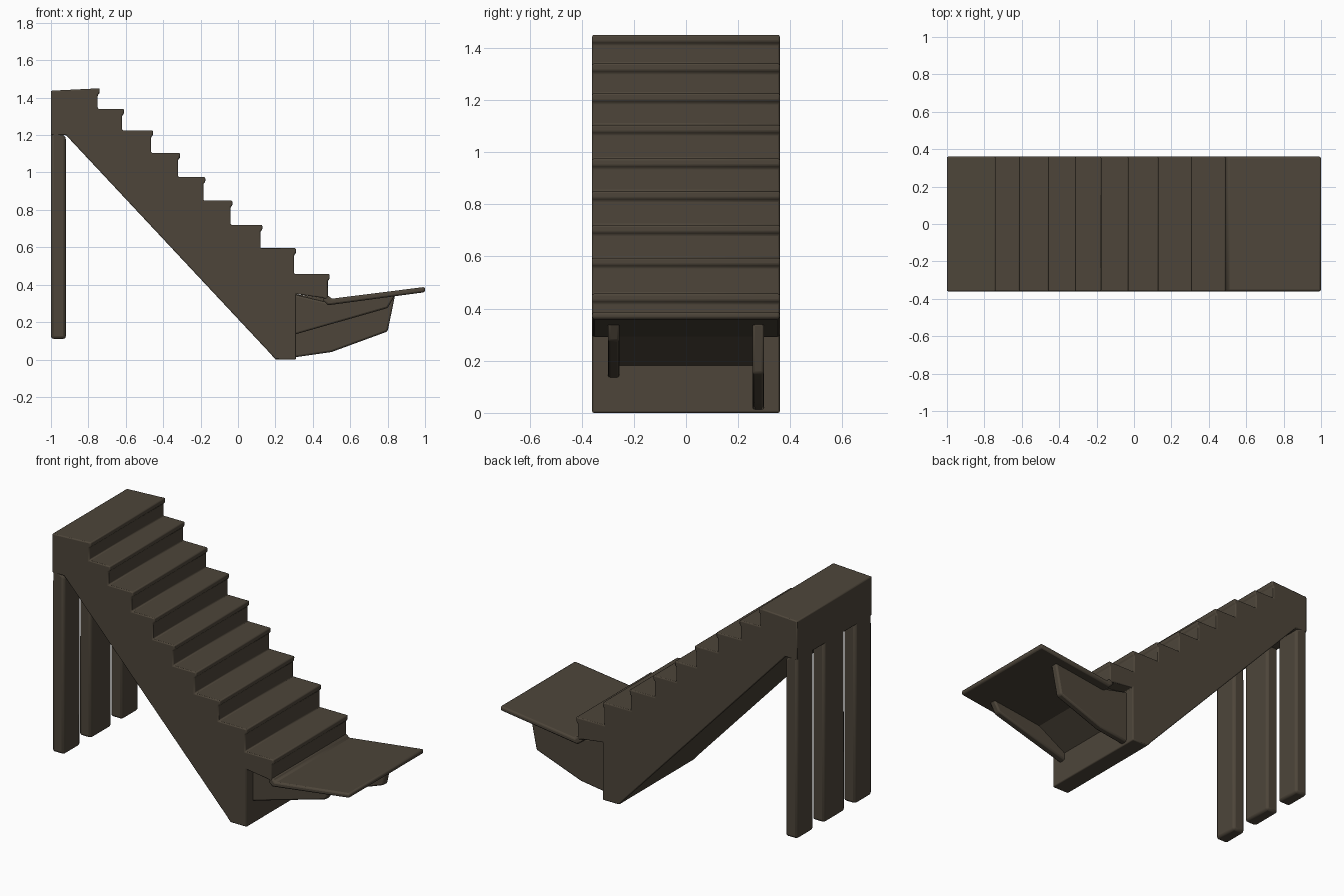
import bpy, bmesh, math

cube = bpy.data.objects.get("Cube")
if cube:
    bpy.data.objects.remove(cube, do_unlink=True)

colour = (0.075, 0.060, 0.042, 1)
wood = bpy.data.materials.new("dark brown wood")
wood.use_nodes = True
wood.diffuse_color = colour
bsdf = wood.node_tree.nodes["Principled BSDF"]
bsdf.inputs["Base Color"].default_value = colour
bsdf.inputs["Roughness"].default_value = 0.8


def slab(name, profile, y0, y1, round_by=0.01):
    """Extrude an (x, z) profile along y and soften its edges."""
    bm = bmesh.new()
    face = bm.faces.new([bm.verts.new((x, y0, z)) for x, z in profile])
    ext = bmesh.ops.extrude_face_region(bm, geom=[face])
    verts = [g for g in ext["geom"] if isinstance(g, bmesh.types.BMVert)]
    bmesh.ops.translate(bm, verts=verts, vec=(0, y1 - y0, 0))
    bmesh.ops.recalc_face_normals(bm, faces=bm.faces[:])
    mesh = bpy.data.meshes.new(name)
    bm.to_mesh(mesh)
    bm.free()
    mesh.materials.append(wood)
    obj = bpy.data.objects.new(name, mesh)
    bpy.context.collection.objects.link(obj)
    bevel = obj.modifiers.new("soft edges", "BEVEL")
    bevel.width = round_by
    bevel.segments = 2
    bevel.limit_method = "ANGLE"
    bevel.angle_limit = math.radians(25)
    bpy.ops.object.select_all(action="DESELECT")
    obj.select_set(True)
    bpy.context.view_layer.objects.active = obj
    bpy.ops.object.shade_smooth_by_angle(angle=math.radians(40))
    return obj


HALF = 0.36

# Flight of steps: each tread overhangs its riser a little
noses = [-0.74, -0.61, -0.455, -0.31, -0.175, -0.03, 0.13, 0.31, 0.49]
treads = [1.45, 1.34, 1.225, 1.105, 0.975, 0.85, 0.72, 0.595, 0.457]
profile = [(-1, 1.2), (-1, 1.437)]
for i, (x, z) in enumerate(zip(noses[:-1], treads[:-1])):
    profile += [(x, z), (x, z - 0.027), (x - 0.01, z - 0.035),
                (x - 0.01, treads[i + 1])]
profile += [(0.49, 0.457), (0.49, 0.43), (0.48, 0.422), (0.48, 0.32),
            (0.45, 0.33), (0.31, 0.35), (0.31, 0.0), (0.2, 0.0),
            (0.17, 0.035), (-0.92, 1.2)]
slab("stair_flight", profile, -HALF, HALF, 0.008)

# Three posts under the top landing
for name, y0, y1 in (("front_post", -HALF, -0.2), ("middle_post", -0.1, 0.1),
                     ("back_post", 0.2, HALF)):
    slab(name, [(-1, 0.11), (-1, 1.25), (-0.92, 1.19), (-0.92, 0.11)],
         y0, y1, 0.015)

# Sloping board at the foot of the steps
slab("foot_board", [(0.45, 0.32), (0.48, 0.29), (1.0, 0.36), (1.0, 0.388),
                    (0.5, 0.325), (0.48, 0.345)], -HALF, HALF)

# Brackets carrying the board, the back one deeper
slab("front_bracket", [(0.29, 0.13), (0.8, 0.275), (0.84, 0.345),
                       (0.48, 0.305), (0.29, 0.35)], -0.3, -0.255)
slab("back_bracket", [(0.29, 0.01), (0.5, 0.04), (0.8, 0.15),
                      (0.84, 0.345), (0.48, 0.305), (0.29, 0.35)],
     0.255, 0.3)

# Wedge under the lowest step
slab("lower_wedge", [(0.29, 0.17), (0.52, 0.305), (0.47, 0.33),
                     (0.29, 0.35)], -0.28, 0.28, 0.005)
